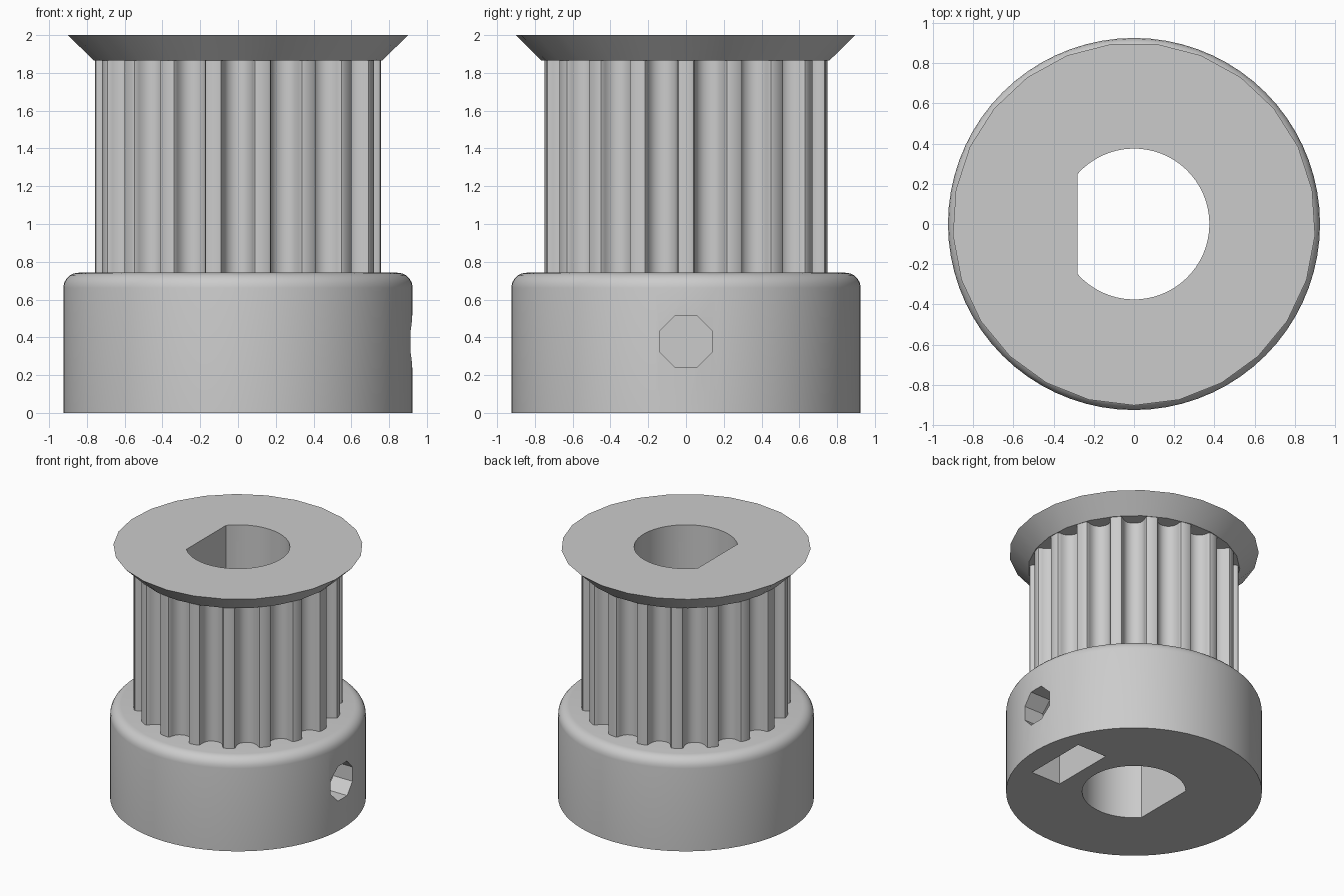
import bpy
import bmesh
from math import cos, sin, pi, radians, asin, sqrt
from mathutils import Vector, Matrix

if "Cube" in bpy.data.objects:
    bpy.data.objects.remove(bpy.data.objects["Cube"], do_unlink=True)

metal = bpy.data.materials.new("grey_metal")
metal.use_nodes = True
GREY = (0.6, 0.6, 0.6, 1)
metal.diffuse_color = GREY
metal.node_tree.nodes["Principled BSDF"].inputs["Base Color"].default_value = GREY


def circle(r, sides, start=0.0):
    return [(r * cos(start + 2 * pi * i / sides), r * sin(start + 2 * pi * i / sides))
            for i in range(sides)]


def loft(name, sections, matrix=Matrix()):
    """Solid from a stack of (outline, height) sections, capped at both ends."""
    bm = bmesh.new()
    rings = [[bm.verts.new((x, y, z)) for x, y in outline] for outline, z in sections]
    for low, high in zip(rings, rings[1:]):
        for i in range(len(low)):
            j = (i + 1) % len(low)
            bm.faces.new((low[i], low[j], high[j], high[i]))
    bm.faces.new(rings[0][::-1])
    bm.faces.new(rings[-1])
    bm.transform(matrix)
    bmesh.ops.recalc_face_normals(bm, faces=bm.faces)
    mesh = bpy.data.meshes.new(name)
    bm.to_mesh(mesh)
    bm.free()
    mesh.materials.append(metal)
    obj = bpy.data.objects.new(name, mesh)
    bpy.context.collection.objects.link(obj)
    return obj


def activate(obj):
    bpy.ops.object.select_all(action='DESELECT')
    obj.select_set(True)
    bpy.context.view_layer.objects.active = obj


def cut(obj, *cutters):
    activate(obj)
    for cutter in cutters:
        mod = obj.modifiers.new("cut", 'BOOLEAN')
        mod.operation = 'DIFFERENCE'
        mod.solver = 'EXACT'
        mod.object = cutter
        bpy.ops.object.modifier_apply(modifier=mod.name)


# Hub with a rounded upper edge
HUB_R, HUB_TOP, FILLET = 0.925, 0.742, 0.08
hub_sections = [(circle(HUB_R, 72), 0)]
for step in range(6):
    a = step * pi / 10
    hub_sections.append((circle(HUB_R - FILLET + FILLET * cos(a), 72),
                         HUB_TOP - FILLET + FILLET * sin(a)))
hub = loft("hub", hub_sections)

# Toothed drum: rounded grooves between narrow ribs
TEETH, DRUM_R, RIM_Z, TOP = 18, 0.757, 1.865, 2.0
half = [(-0.103, 0), (-0.09, 0.005), (-0.082, 0.018), (-0.079, 0.033),
        (-0.069, 0.061), (-0.049, 0.088), (-0.017, 0.103)]
groove = half + [(-x, d) for x, d in reversed(half)]
drum_outline = []
for tooth in range(TEETH):
    a = 2 * pi * (tooth + 0.5) / TEETH
    out, side = Vector((cos(a), sin(a))), Vector((-sin(a), cos(a)))
    for x, depth in groove:
        p = out * (sqrt(DRUM_R ** 2 - x * x) - depth) + side * x
        drum_outline.append((p.x, p.y))
drum = loft("toothed_drum", [(drum_outline, HUB_TOP), (drum_outline, RIM_Z)])

# Flared flange
start = pi / 2 + pi / 25
flange = loft("flange", [(circle(0.765, 25, start), RIM_Z), (circle(0.902, 25, start), TOP)])

# D-shaped shaft bore
BORE_R, FLAT_X = 0.375, 0.28
end = pi - asin(sqrt(BORE_R ** 2 - FLAT_X ** 2) / BORE_R)
bore_outline = [(BORE_R * cos(a), BORE_R * sin(a))
                for a in (-end + 2 * end * i / 48 for i in range(49))]
bore = loft("bore_cutter", [(bore_outline, -0.2), (bore_outline, TOP + 0.2)])

# Set screw hole and nut pocket, both lying along x
along_x = Matrix(((0, 0, 1, 0), (1, 0, 0, 0), (0, 1, 0, 0), (0, 0, 0, 1)))
hole_outline = [(y, z + 0.377) for y, z in circle(0.149, 8, radians(22.5))]
screw_hole = loft("screw_hole_cutter", [(hole_outline, 0.1), (hole_outline, 1.1)], along_x)
nut_outline = [(-0.26, -0.1), (0.26, -0.1), (0.26, 0.52), (0, 0.66), (-0.26, 0.52)]
nut_pocket = loft("nut_pocket_cutter", [(nut_outline, 0.485), (nut_outline, 0.745)], along_x)

cut(hub, bore, nut_pocket, screw_hole)
cut(drum, bore)
cut(flange, bore)
for cutter in (bore, screw_hole, nut_pocket):
    bpy.data.objects.remove(cutter, do_unlink=True)

for part in (hub, drum, flange):
    activate(part)
    bpy.ops.object.shade_smooth_by_angle(angle=radians(30))
